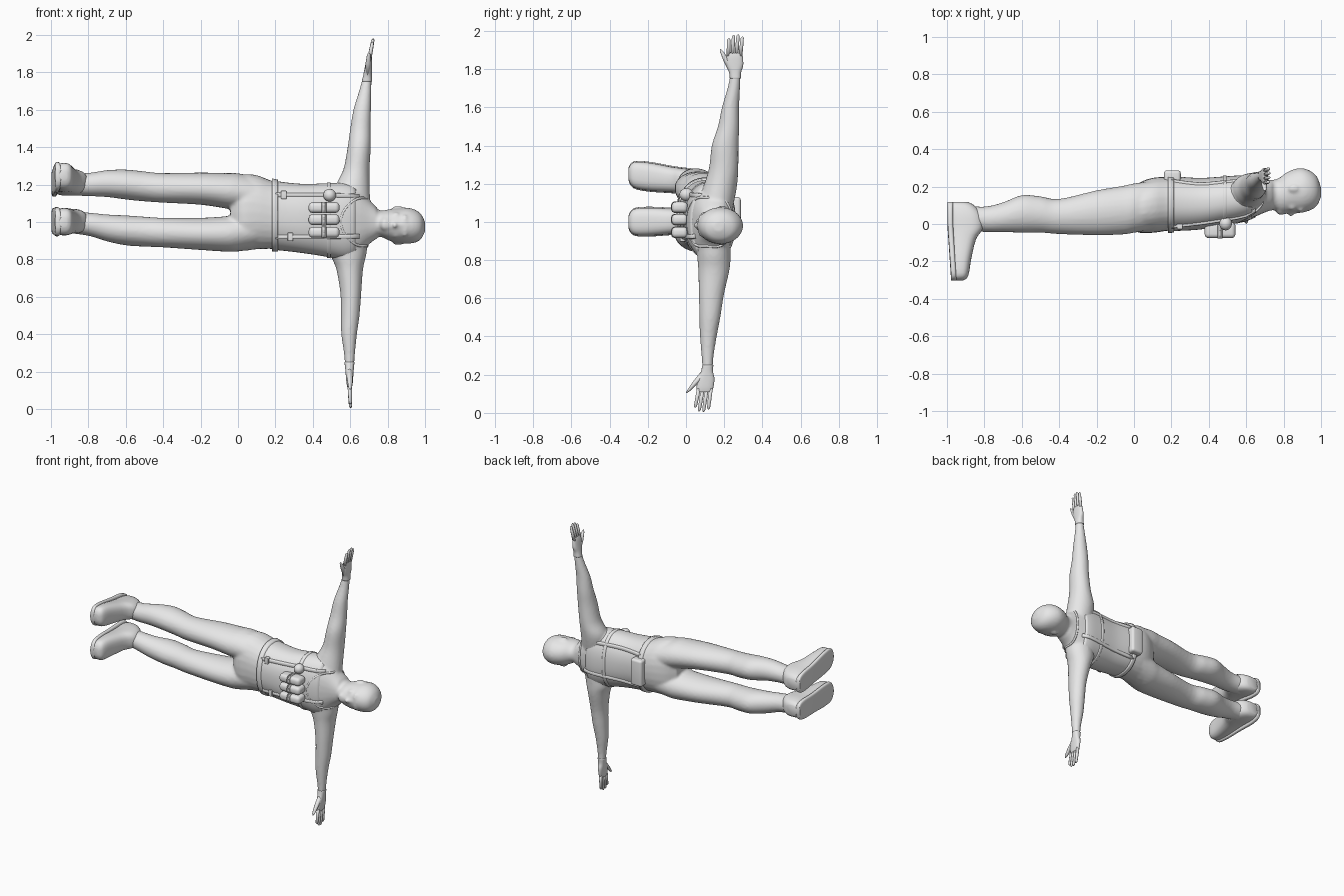
import bpy, bmesh, math
from mathutils import Vector, Matrix

cube = bpy.data.objects.get("Cube")
if cube:
    bpy.data.objects.remove(cube)

grey = bpy.data.materials.new("light_grey")
grey.use_nodes = True
grey.diffuse_color = (0.8, 0.8, 0.8, 1)
grey.node_tree.nodes["Principled BSDF"].inputs["Base Color"].default_value = (0.8, 0.8, 0.8, 1)


def finish(name, bm):
    bmesh.ops.recalc_face_normals(bm, faces=bm.faces[:])
    mesh = bpy.data.meshes.new(name)
    bm.to_mesh(mesh)
    bm.free()
    for poly in mesh.polygons:
        poly.use_smooth = True
    mesh.materials.append(grey)
    obj = bpy.data.objects.new(name, mesh)
    bpy.context.scene.collection.objects.link(obj)
    return obj


def dense(secs, n=4):
    """Refine a list of sections with a smooth spline."""
    out = []
    for i in range(len(secs) - 1):
        a, b, c, d = (secs[max(0, min(len(secs) - 1, i + k))] for k in (-1, 0, 1, 2))
        for j in range(n):
            t = j / n
            out.append(tuple(
                0.5 * (2 * q + (r - p) * t + (2 * p - 5 * q + 4 * r - s) * t * t
                       + (3 * q - p - 3 * r + s) * t ** 3)
                for p, q, r, s in zip(a, b, c, d)))
    return out + [tuple(secs[-1])]


def power(v, p):
    return math.copysign(abs(v) ** p, v)


def loft(bm, secs, axis, p=1.0, n=28):
    """Rings (x, y, z, ra, rb) perpendicular to one axis, skinned and capped."""
    ia, ib = [k for k in range(3) if k != axis]
    rings = []
    for x, y, z, ra, rb in secs:
        ring = []
        for k in range(n):
            a = 2 * math.pi * k / n
            co = [x, y, z]
            co[ia] += ra * power(math.cos(a), p)
            co[ib] += rb * power(math.sin(a), p)
            ring.append(bm.verts.new(co))
        rings.append(ring)
    for r, s in zip(rings, rings[1:]):
        for k in range(n):
            bm.faces.new((r[k], r[(k + 1) % n], s[(k + 1) % n], s[k]))
    bm.faces.new(rings[0])
    bm.faces.new(rings[-1])


def blob(bm, loc, size):
    bmesh.ops.create_uvsphere(bm, u_segments=20, v_segments=12, radius=1,
                              matrix=Matrix.Translation(loc) @ Matrix.Diagonal((*size, 1)))


def loft_object(name, secs, axis, p=1.0, n=28):
    bm = bmesh.new()
    loft(bm, secs, axis, p, n)
    return finish(name, bm)


# Torso sections: x, y, z, depth radius, width radius
P = 0.88
torso = dense([(-.04, .08, 1.05, .08, .13), (.02, .085, 1.05, .13, .2), (.1, .1, 1.052, .147, .198),
               (.2, .108, 1.035, .142, .18), (.35, .108, 1.018, .133, .18), (.48, .123, 1.01, .126, .192),
               (.58, .135, 1.0, .12, .2), (.64, .142, 1.0, .106, .178), (.7, .15, 1.0, .088, .12),
               (.74, .155, .995, .08, .085)])


def torso_at(x):
    for a, b in zip(torso, torso[1:]):
        if a[0] <= x <= b[0]:
            t = (x - a[0]) / (b[0] - a[0])
            return tuple(u + (v - u) * t for u, v in zip(a, b))
    return torso[-1]


def surface_y(x, z, side):
    _, cy, cz, ry, rz = torso_at(x)
    f = min(1, abs(z - cz) / rz) ** (2 / P)
    return cy + side * ry * (1 - f) ** (P / 2)


# Body: torso, head, legs and arms fused into one skin
body = bmesh.new()
loft(body, torso, 0, P)
head = [(.66, .15, 1.0, .08, .09), (.73, .155, .995, .08, .08), (.765, .155, .99, .086, .07),
        (.785, .155, .987, .098, .076), (.82, .168, .983, .11, .087), (.87, .178, .98, .119, .094),
        (.91, .18, .98, .117, .096), (.95, .178, .977, .102, .087), (.98, .175, .975, .075, .065),
        (1.0, .17, .975, .025, .025)]
loft(body, dense(head), 0)
blob(body, (.785, .072, .987), (.025, .025, .035))      # chin
blob(body, (.838, .06, .983), (.014, .022, .017))       # nose tip
blob(body, (.855, .066, .983), (.03, .014, .011))       # nose bridge
blob(body, (.893, .075, .981), (.014, .016, .06))       # brow
blob(body, (.806, .063, .985), (.01, .012, .026))       # lips
for s in (-1, 1):
    blob(body, (.855, .19, .981 + s * .093), (.03, .02, .012))    # ears
    blob(body, (.845, .095, .984 + s * .045), (.022, .022, .025))  # cheeks

# Legs share radii: x, y, depth radius, width radius, z of each leg
legs = [(.1, .1, .13, .1, 1.14, .96), (0, .085, .132, .1, 1.16, .942), (-.06, .074, .13, .095, 1.166, .936),
        (-.2, .06, .12, .086, 1.178, .936), (-.4, .04, .094, .079, 1.182, .943),
        (-.5, .051, .097, .08, 1.19, .948), (-.6, .054, .1, .08, 1.2, .955),
        (-.7, .036, .08, .072, 1.205, .968), (-.8, .025, .068, .062, 1.2, .988),
        (-.92, .035, .066, .058, 1.2, 1.0)]
for k in (4, 5):
    loft(body, dense([(g[0], g[1], g[k], g[2], g[3]) for g in legs]), 0)

arm_up = [(.62, .15, 1.05, .09, .09), (.612, .178, 1.18, .092, .088), (.633, .197, 1.28, .07, .077),
          (.648, .205, 1.4, .062, .07), (.655, .223, 1.5, .055, .056), (.664, .233, 1.6, .047, .045),
          (.68, .25, 1.7, .033, .033), (.69, .258, 1.77, .024, .027)]
arm_down = [(.61, .145, .95, .09, .09), (.592, .146, .83, .095, .088), (.597, .146, .75, .072, .082),
            (.603, .133, .62, .056, .066), (.6, .125, .5, .05, .055), (.594, .117, .4, .042, .044),
            (.596, .113, .3, .03, .032), (.596, .113, .23, .024, .028)]
for arm in (arm_up, arm_down):
    loft(body, dense(arm), 2)
skin = finish("body", body)
mod = skin.modifiers.new("fuse", "REMESH")
mod.mode = "VOXEL"
mod.voxel_size = .009
mod.use_smooth_shade = True
mod = skin.modifiers.new("soften", "SMOOTH")
mod.factor = .5
mod.iterations = 5


# Hands: palm, four fingers and a thumb
def hand(name, wrist, knuckle, tip, thumb):
    w, k, t, th = map(Vector, (wrist, knuckle, tip, thumb))
    bm = bmesh.new()
    mid = w.lerp(k, .5)
    loft(bm, dense([(*w.lerp(k, -.08), .027, .029), (*w.lerp(k, .2), .023, .032), (*mid, .02, .044),
                    (*w.lerp(k, .85), .016, .044), (*k.lerp(t, .05), .011, .039)]), 2, .85)
    for i, short in enumerate((.2, .03, 0, .12)):
        off = (i - 1.5) * .021
        a = k.lerp(w, .1) + Vector((0, off, 0))
        b = k.lerp(t, 1 - short) + Vector((0, off * 1.12, 0))
        loft(bm, [(*a, .0115, .0105), (*a.lerp(b, .5), .0105, .01), (*a.lerp(b, .92), .0085, .0085),
                  (*b, .003, .003)], 2, n=10)
    a = w.lerp(k, .2) - Vector((0, .012, 0))
    loft(bm, [(*a, .014, .02), (*a.lerp(th, .5), .015, .017), (*a.lerp(th, .9), .01, .009),
              (*th, .003, .003)], 2, n=12)
    finish(name, bm)


hand("upper_hand", (.69, .258, 1.76), (.703, .253, 1.88), (.723, .261, 1.982), (.7, .18, 1.905))
hand("lower_hand", (.596, .113, .24), (.597, .097, .115), (.602, .08, .005), (.6, .004, .105))

# Boots: y, x, depth radius, width radius, with heel and toe z of each foot
boot = [(.118, -.935, .045, .035), (.1, -.925, .07, .055), (.05, -.905, .092, .066), (-.02, -.9, .094, .066),
        (-.08, -.917, .073, .067), (-.18, -.927, .058, .073), (-.26, -.93, .048, .07),
        (-.29, -.932, .038, .052), (-.302, -.934, .02, .025)]
for name, heel, toe in (("upper", 1.2, 1.25), ("lower", 1.005, 1.0)):
    for part in ("boot", "sole"):
        secs = []
        for y, x, rx, rz in boot:
            z = heel + (toe - heel) * (.1 - y) / .4
            if part == "sole":
                x, rx, rz = -.982 + .02 * max(0, -y) / .3, .016, rz + .005
            secs.append((x, y, z, rx, rz))
        loft_object(name + "_" + part, dense(secs, 3), 1, .75 if part == "boot" else .5)


# Vest shell and bands that follow the torso
def band(name, x0, x1, off, steps=3):
    secs = []
    for i in range(steps + 1):
        x, cy, cz, ry, rz = torso_at(x0 + (x1 - x0) * i / steps)
        secs.append((x, cy, cz, ry + off, rz + off))
    loft_object(name, secs, 0, P, 64)


band("vest", .19, .63, .005, 24)
band("belt", .183, .213, .013)
band("chest_strap", .475, .495, .01)

# Long straps over the chest and back, with buckles
for side, label in ((-1, "front"), (1, "back")):
    for z, row in ((1.145, "upper"), (.92, "lower")):
        xs = [.2 + .05 * i for i in range(10)]
        zs = [z + (1.0 - z) * .25 * max(0, x - .45) for x in xs]
        loft_object(f"{label}_{row}_strap",
                    [(x, surface_y(x, c, side), c, .013, .012) for x, c in zip(xs, zs)], 0, .5, 16)


def box(name, loc, size, bevel):
    bm = bmesh.new()
    bmesh.ops.create_cube(bm, size=1, matrix=Matrix.Translation(loc) @ Matrix.Diagonal((*size, 1)))
    bmesh.ops.bevel(bm, geom=bm.edges[:], offset=bevel, segments=4, profile=.5, affect="EDGES")
    return finish(name, bm)


for i, (x, z) in enumerate(((.245, 1.145), (.28, .92))):
    box(f"buckle_{i}", (x, surface_y(x, z, -1) - .008, z), (.03, .03, .045), .005)

# Pouches on the chest, round canister and back pack
for i, z in enumerate((1.077, 1.012, .945)):
    box(f"chest_pouch_{i}", (.46, -.033, z), (.165, .085, .057), .022)
    band_box = box(f"pouch_strap_{i}", (.46, -.035, z), (.018, .087, .061), .022)
bm = bmesh.new()
blob(bm, (.49, .003, 1.143), (.034, .037, .034))
finish("round_canister", bm)
box("back_pouch", (.205, .252, 1.035), (.09, .07, .19), .016)

# Collar with a pointed front neckline
curve = bpy.data.curves.new("collar", "CURVE")
curve.dimensions = "3D"
curve.bevel_depth = .007
curve.materials.append(grey)
spline = curve.splines.new("POLY")
count = 64
spline.points.add(count - 1)
for k, point in enumerate(spline.points):
    a = 2 * math.pi * k / count
    front = max(0, -math.cos(a))
    x, cy, cz, ry, rz = torso_at(.69 - .14 * front ** 2)
    narrow = 1 - .25 * front
    z = cz + rz * narrow * power(math.sin(a), P)
    y = surface_y(x, z, 1 if math.cos(a) > 0 else -1)
    point.co = (x, y, z, 1)
spline.use_cyclic_u = True
collar = bpy.data.objects.new("collar", curve)
bpy.context.scene.collection.objects.link(collar)
